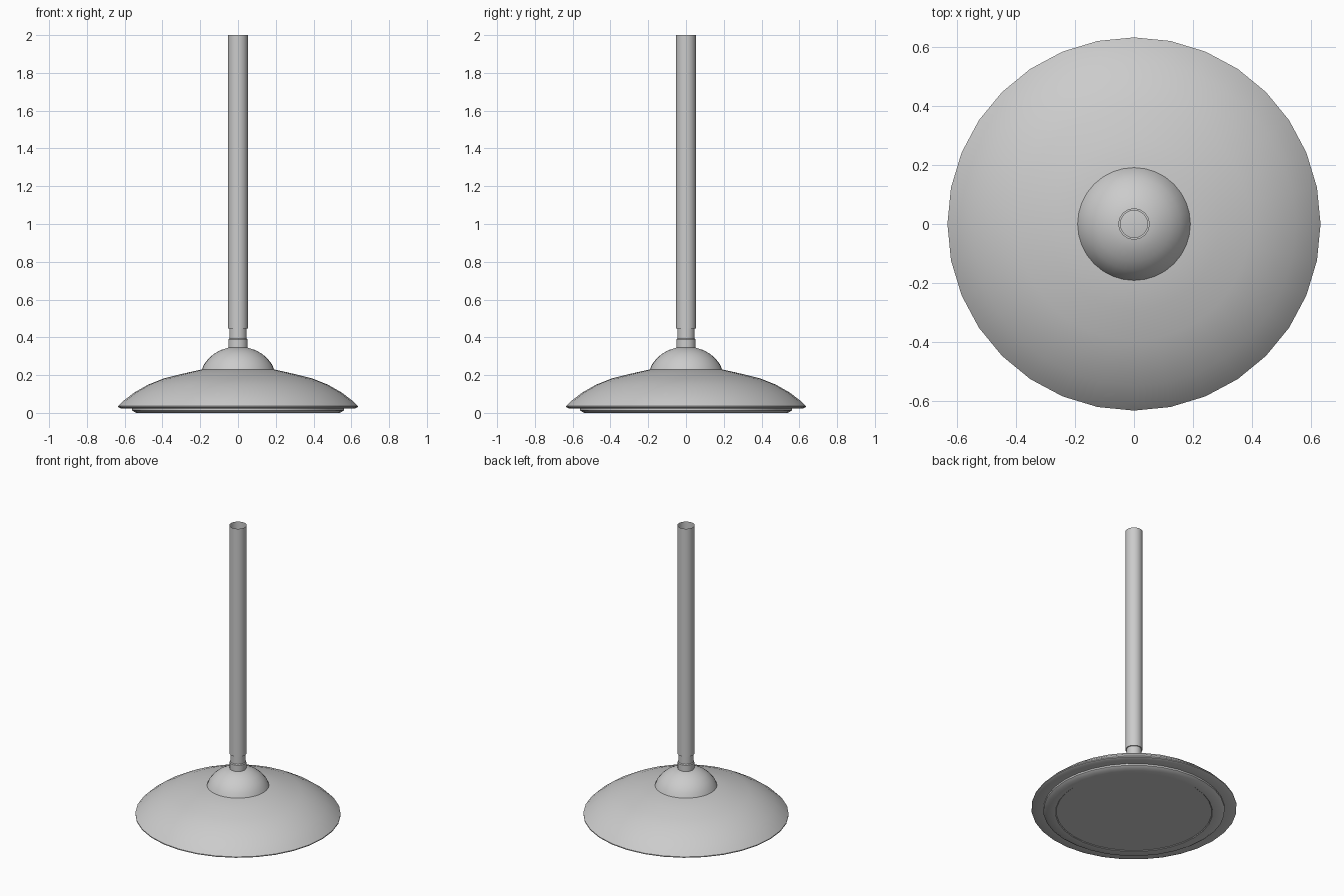
import bpy, bmesh, math

if "Cube" in bpy.data.objects:
    bpy.data.objects.remove(bpy.data.objects["Cube"])


def lathe(name, profile, sides=32, angle=35):
    """Spin an (r, z) profile around z; r = 0 ends become poles."""
    bm = bmesh.new()
    rings = []
    for r, z in profile:
        if r == 0:
            rings.append([bm.verts.new((0, 0, z))] * sides)
        else:
            rings.append([bm.verts.new((r * math.cos(2 * math.pi * i / sides),
                                        r * math.sin(2 * math.pi * i / sides), z))
                          for i in range(sides)])
    for a, b in zip(rings, rings[1:]):
        for i in range(sides):
            j = (i + 1) % sides
            corners = list(dict.fromkeys((a[i], a[j], b[j], b[i])))
            bm.faces.new(corners)
    me = bpy.data.meshes.new(name)
    bm.to_mesh(me)
    bm.free()
    ob = bpy.data.objects.new(name, me)
    bpy.context.collection.objects.link(ob)
    bpy.ops.object.select_all(action='DESELECT')
    bpy.context.view_layer.objects.active = ob
    ob.select_set(True)
    bpy.ops.object.shade_smooth_by_angle(angle=math.radians(angle))
    return ob


# Weighted base: foot pad, rim and shallow domed top
lathe("base", [(0, 0.004), (0.48, 0.004), (0.485, 0.0), (0.54, 0.0), (0.56, 0.013),
               (0.56, 0.024), (0.62, 0.024), (0.634, 0.03), (0.634, 0.036),
               (0.605, 0.065), (0.55, 0.107), (0.475, 0.15), (0.395, 0.182),
               (0.29, 0.208), (0.192, 0.23), (0, 0.23)])

# Rounded hub on top of the base
lathe("hub", [(0.192, 0.229), (0.18, 0.257), (0.157, 0.287), (0.127, 0.313),
              (0.09, 0.333), (0.05, 0.346), (0, 0.346)])

# Collar with a narrower neck
lathe("collar", [(0.051, 0.34), (0.051, 0.388), (0.046, 0.393), (0.046, 0.45)])

# Open-topped pole
lathe("pole", [(0.046, 0.447), (0.053, 0.447), (0.053, 2.0)])
